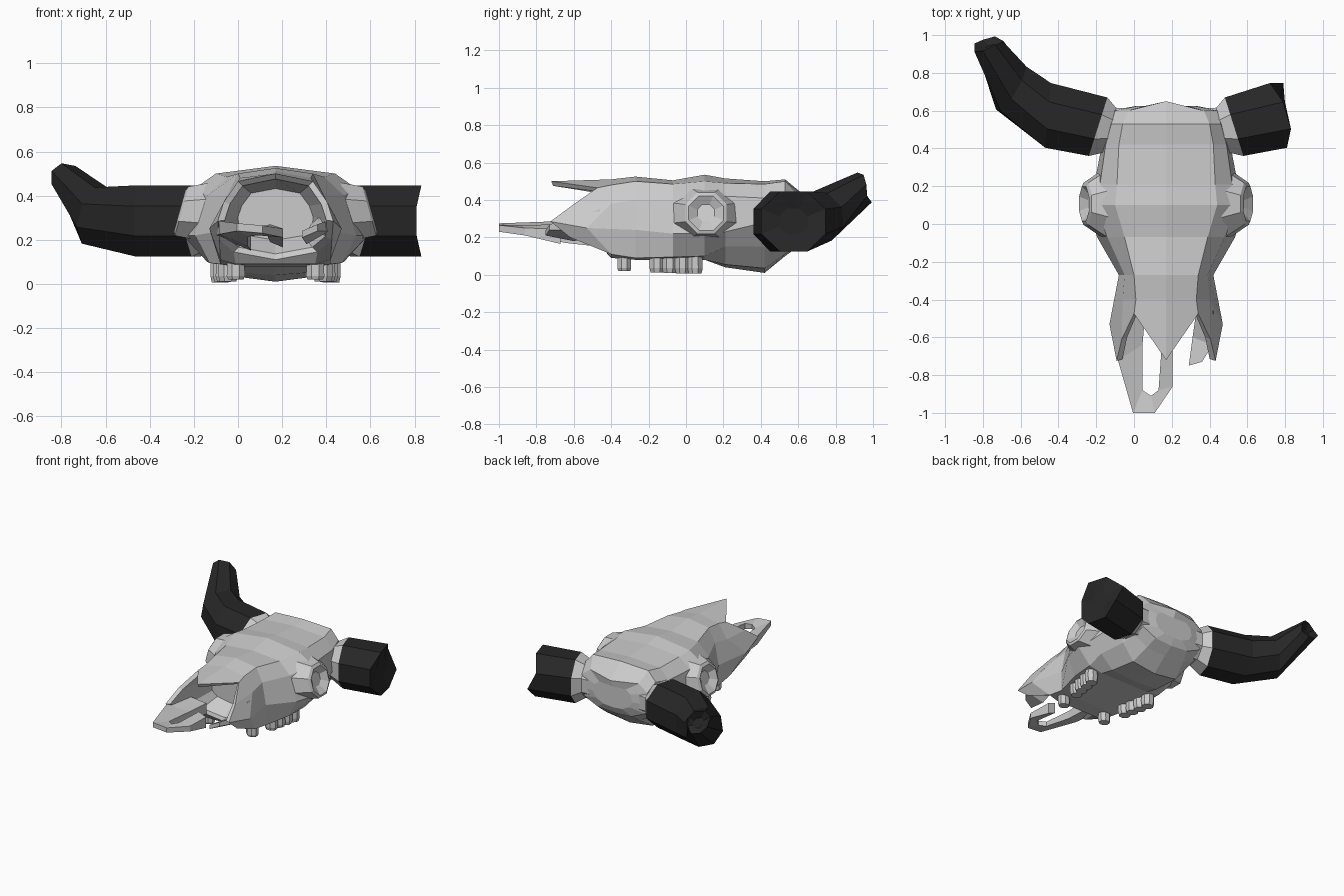
import bpy, bmesh
from math import cos, sin, pi
from mathutils import Vector

if "Cube" in bpy.data.objects:
    bpy.data.objects.remove(bpy.data.objects["Cube"])

CX = 0.17  # symmetry plane of the skull

def loft(name, rings, mat=None, caps=(True, True)):
    """Skin a list of equal-length closed rings."""
    bm = bmesh.new()
    rows = [[bm.verts.new(p) for p in r] for r in rings]
    n = len(rows[0])
    for a, b in zip(rows, rows[1:]):
        for i in range(n):
            j = (i + 1) % n
            bm.faces.new((a[i], a[j], b[j], b[i]))
    if caps[0]:
        bm.faces.new(rows[0][::-1])
    if caps[1]:
        bm.faces.new(rows[-1])
    bmesh.ops.recalc_face_normals(bm, faces=bm.faces)
    me = bpy.data.meshes.new(name)
    bm.to_mesh(me)
    bm.free()
    ob = bpy.data.objects.new(name, me)
    bpy.context.collection.objects.link(ob)
    if mat:
        me.materials.append(mat)
    return ob

def whole(half):
    """Half ring of (dx, y, z), top centre to bottom centre -> full ring."""
    return ([(CX + x, y, z) for x, y, z in half]
            + [(CX - x, y, z) for x, y, z in half[-2:0:-1]])

def oval(c, u, v, s=1.0):
    """Octagon spanned by half-axes u and v."""
    c, u, v = Vector(c), Vector(u), Vector(v)
    return [c + s * 1.06 * (u * cos(a) + v * sin(a))
            for a in [pi / 8 + k * pi / 4 for k in range(8)]]

def flip(ring):
    return [Vector((2 * CX - p[0], p[1], p[2])) for p in ring]

horn_mat = bpy.data.materials.new("dark_horn")
horn_mat.diffuse_color = (0.02, 0.02, 0.02, 1)
horn_mat.use_nodes = True
horn_mat.node_tree.nodes["Principled BSDF"].inputs["Base Color"].default_value = horn_mat.diffuse_color

# Skull: half sections from the back of the head to the muzzle
sections = [
    (.60, [(0, .43), (.20, .42), (.27, .37), (.29, .28), (.25, .21), (.14, .16), (0, .15)]),
    (.53, [(0, .51), (.23, .50), (.29, .43), (.31, .28), (.27, .17), (.16, .11), (0, .10)]),
    (.42, [(0, .50), (.25, .485), (.32, .41), (.34, .28), (.28, .15), (.19, .035), (0, .01)]),
    (.21, [(0, .515), (.26, .49), (.35, .42), (.38, .23), (.30, .15), (.20, .055), (0, .04)]),
    (.10, [(0, .535), (.27, .50), (.37, .43), (.42, .22), (.31, .10), (.20, .08), (0, .08)]),
    (-.07, [(0, .505), (.22, .485), (.31, .40), (.365, .22), (.30, .095), (.20, .08), (0, .08)]),
    (-.27, [(0, .525), (.17, .50), (.22, .40), (.25, .24), (.25, .09), (.19, .08), (0, .08)]),
    (-.40, [(0, .51), (.16, .48), (.23, .38), (.30, .25), (.25, .11), (.18, .09), (0, .09)]),
]
rings = [whole([(x, y, z) for x, z in pts]) for y, pts in sections]
rings[0][0] = (CX, .65, .41)
# Rounded occiput closing the back
rings.insert(0, [(CX + (x - CX) * .55, .625, .28 + (z - .28) * .6) for x, y, z in rings[0]])
for k in (3, 9):  # cheeks flare widest ahead of the last section
    x, y, z = rings[-1][k]
    rings[-1][k] = (x, -.53, z)
# Nasal point, cheek notch and forward cheek tips, then the hollow nose
rim = [(0, -.72, .50), (.17, -.475, .465), (.235, -.61, .37), (.262, -.725, .285),
       (.255, -.62, .20), (.19, -.44, .145), (0, -.42, .11)]
rings.append(whole(rim))
rings.append(whole([(x * .88, y + .01, .31 + (z - .31) * .87) for x, y, z in rim]))
rings.append(whole([(x * .65, -.31, .33 + (z - .33) * .6) for x, y, z in rim]))
loft("skull", rings)

# Eye sockets: leaning octagonal rims that spread into the skull, with a pit
def socket_ring(r, dx, stretch=1.0):
    out = []
    for k in range(8):
        a = pi / 8 + k * pi / 4
        y, z = .107 + r * stretch * cos(a), .33 + r * sin(a)
        out.append(Vector((CX + dx - .28 * (z - .33), y, z)))
    return out

socket = [socket_ring(.14, .33, 1.35), socket_ring(.12, .425), socket_ring(.1, .435),
          socket_ring(.05, .40)]
loft("right_eye_socket", socket)
loft("left_eye_socket", [flip(r) for r in socket])

# Horn cores: bony collars flaring out to the horns
base = oval((-.19, .515, .285), (.05, .158, 0), (0, 0, .165))
collar = [oval((-.03, .49, .29), (.01, .125, 0), (0, 0, .125)),
          oval((-.115, .50, .29), (.02, .118, 0), (0, 0, .125)), base]
loft("left_horn_core", collar)
loft("right_horn_core", [flip(r) for r in collar])

# Left horn: long, curving back and up to a chipped, hollow tip
mid = oval((-.455, .575, .285), (.015, .175, 0), (0, 0, .165))
tip = ((-.768, .955, .467), (.078, .022, -.015), (0, -.03, .075))
tip_ring = oval(*tip)
for k, d in enumerate((0, .015, 0, -.01, .01, 0, 0, -.02)):
    tip_ring[k].y += d
loft("left_horn", [base, mid,
                   oval((-.65, .72, .31), (.07, .12, 0), (.03, -.01, .13)),
                   tip_ring, oval((-.755, .935, .45), tip[1], tip[2], .45)], horn_mat)

# Right horn: snapped off short with a jagged end
stump = flip(mid)
for k, d in enumerate((-.06, 0, .03, 0, 0, .03, .01, .01)):
    stump[k].x += d
loft("right_horn", [flip(base), stump,
                    flip(oval((-.445, .575, .285), (.01, .08, 0), (0, 0, .07)))], horn_mat)

# Front jaw bone: flat loop with a slot, and the broken piece beside it
def plate(name, rows):
    """Ribbon of (outer, inner, thickness) rows."""
    loft(name, [[a, b, (b[0], b[1], b[2] - t), (a[0], a[1], a[2] - t)]
                for a, b, t in rows])

plate("front_jaw_bone", [
    ((-.10, -.54, .30), (.06, -.46, .23), .08),
    ((-.085, -.72, .285), (.045, -.64, .23), .06),
    ((-.005, -1.0, .275), (.045, -.88, .25), .035),
    ((.11, -1.0, .265), (.09, -.91, .255), .035),
    ((.205, -.86, .25), (.13, -.88, .265), .04),
    ((.205, -.67, .245), (.145, -.67, .27), .08)])
plate("broken_jaw_piece", [
    ((.42, -.46, .35), (.33, -.46, .27), .06),
    ((.415, -.64, .29), (.31, -.60, .23), .05),
    ((.36, -.73, .27), (.29, -.75, .24), .03)])

# Teeth: small faceted pegs, a lone front one and a row of cheek teeth
def tooth(name, dx, y, rx, ry, low):
    for side, s in (("right", 1), ("left", -1)):
        c = CX + s * dx
        loft(f"{side}_{name}", [oval((c, y, z), (rx * f, 0, 0), (0, ry * f, 0))
                                for z, f in ((.12, .95), (.035, 1), (low, .85))])

tooth("front_tooth", .18, -.33, .042, .038, .02)
for i in range(4):
    tooth(f"cheek_tooth_{i + 1}", .215 + .012 * i, -.155 + .068 * i, .045, .041, .012 - .002 * i)
